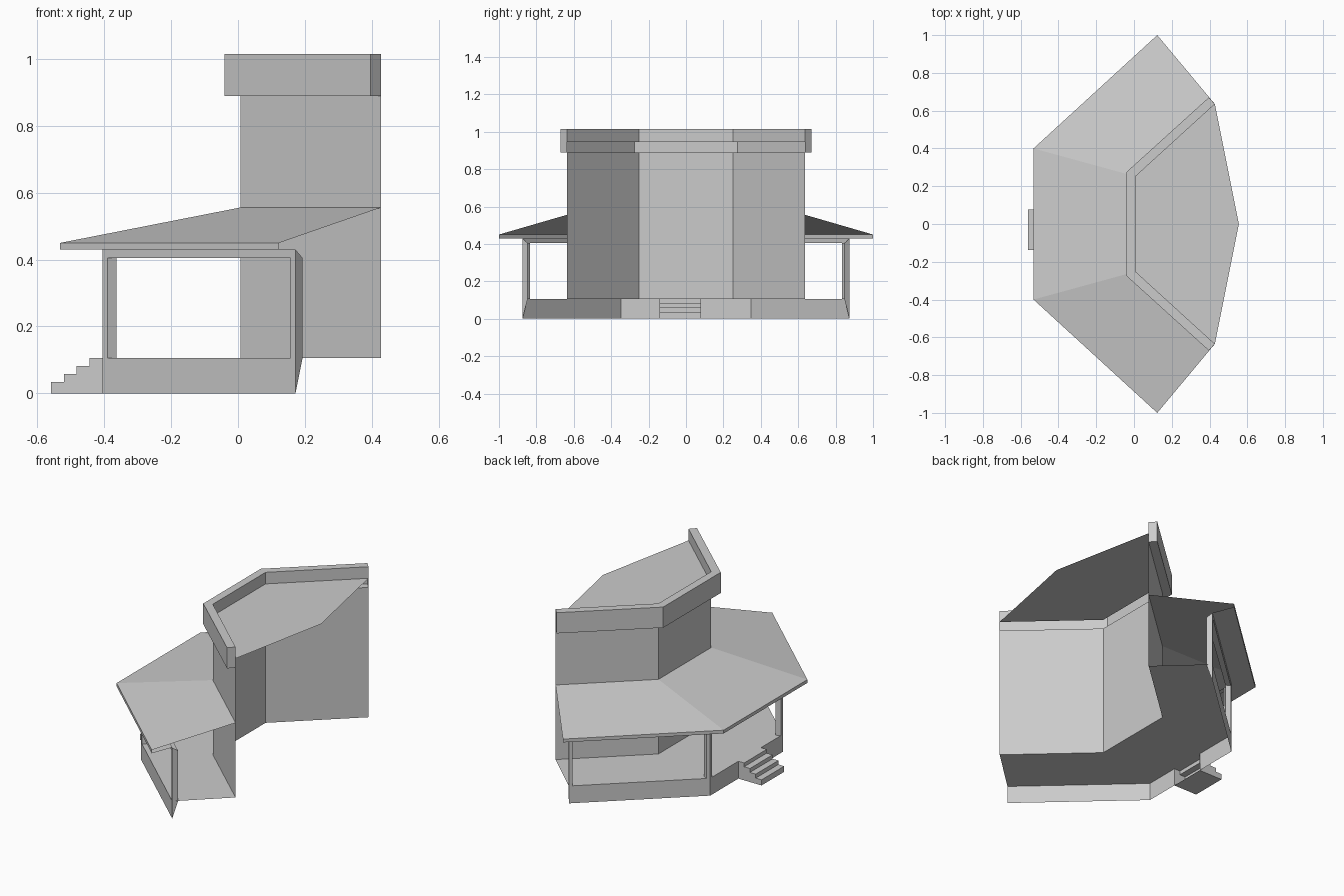
import bpy

if "Cube" in bpy.data.objects:
    bpy.data.objects.remove(bpy.data.objects["Cube"])


def make(name, verts, faces):
    me = bpy.data.meshes.new(name)
    me.from_pydata(verts, [], faces)
    me.update()
    ob = bpy.data.objects.new(name, me)
    bpy.context.collection.objects.link(ob)
    return ob


def mirrored(half):
    """Half path on the -y side, continued symmetrically to +y."""
    return half + [(x, -y) for x, y in reversed(half)]


def loft(name, rails, caps=()):
    """Surface through a list of (path, z) rails; caps closes both ends."""
    n = len(rails[0][0])
    verts = [(x, y, z) for path, z in rails for x, y in path]
    faces = []
    for r in range(len(rails) - 1):
        for i in range(n - 1):
            a, b = r * n + i, (r + 1) * n + i
            faces.append((a, b, b + 1, a + 1))
    if caps:
        faces.append([r * n for r in reversed(caps)])
        faces.append([r * n + n - 1 for r in caps])
    return make(name, verts, faces)


def lerp(a, b, f):
    return (a[0] + (b[0] - a[0]) * f, a[1] + (b[1] - a[1]) * f)


# Plan outlines, from the -y end round the front to the +y end
wall = mirrored([(0.428, -0.635), (0.008, -0.252)])
parapet = mirrored([(0.396, -0.67), (-0.04, -0.275)])
eave = mirrored([(0.123, -1.0), (-0.532, -0.4)])
porch = mirrored([(0.172, -0.874), (-0.405, -0.347)])
porch_in = mirrored([(0.193, -0.847), (-0.378, -0.333)])

FLOOR, LINTEL, SOFFIT, EAVE, PORCH_TOP = 0.105, 0.405, 0.43, 0.45, 0.556
CORNICE, ROOF, TOP = 0.89, 0.945, 1.015

# Tall bay wall, parapet band and flat roof
loft("bay_wall", [(wall, FLOOR), (wall, CORNICE)])
loft("parapet", [(wall, CORNICE), (parapet, CORNICE), (parapet, TOP),
                 (wall, TOP), (wall, ROOF)], caps=(0, 1, 2, 3))
roof = [(x, y, ROOF) for x, y in reversed(wall)]
roof.insert(4, (0.555, 0, ROOF))
make("flat_roof", roof, [tuple(range(len(roof)))[::-1]] and [tuple(range(len(roof)))[::-1]])

# Porch roof: soffit, fascia and slope
loft("porch_roof", [(porch, SOFFIT), (eave, SOFFIT), (eave, EAVE), (wall, PORCH_TOP)])

# Porch floor, and base wall with a gap for the steps
S0, S1 = -0.138, 0.078
loft("porch_floor", [(porch, FLOOR), (wall, FLOOR)])
for name, p in (("base_right", porch[:2] + [(-0.405, S0)]),
                ("base_left", [(-0.405, S1)] + porch[2:])):
    loft(name, [(p, 0), (p, FLOOR)])
for s in (0, 3):
    make("base_end", [(*porch[s], 0), (*porch[s], FLOOR), (*porch_in[s], FLOOR)], [(0, 2, 1)])

# Porch beam and the posts at both ends of each opening
loft("porch_beam", [(porch_in, LINTEL), (porch, LINTEL), (porch, SOFFIT)], caps=(0, 1, 2))
for i in range(3):
    for f0, f1 in ((0, 0.026), (0.974, 1)):
        q = [lerp(p[i], p[i + 1], f) for p, f in
             ((porch, f0), (porch, f1), (porch_in, f1), (porch_in, f0))]
        loft("porch_post", [(q + q[:1], FLOOR), (q + q[:1], LINTEL)])

# Front steps: stepped profile swept across y, open at the house side
prof = [(-0.405, 0.0), (-0.56, 0.0)]
for k, z in enumerate((0.034, 0.058, 0.082, FLOOR)):
    x = -0.56 + k * 0.0388
    prof += [(x, z), (x + 0.0388, z)]
n = len(prof)
verts = [(x, y, z) for y in (S0, S1) for x, z in prof]
faces = [(i, i + 1, n + i + 1, n + i) for i in range(n - 1)]
faces += [tuple(range(n))[::-1], tuple(range(n, 2 * n))]
make("front_steps", verts, faces)
